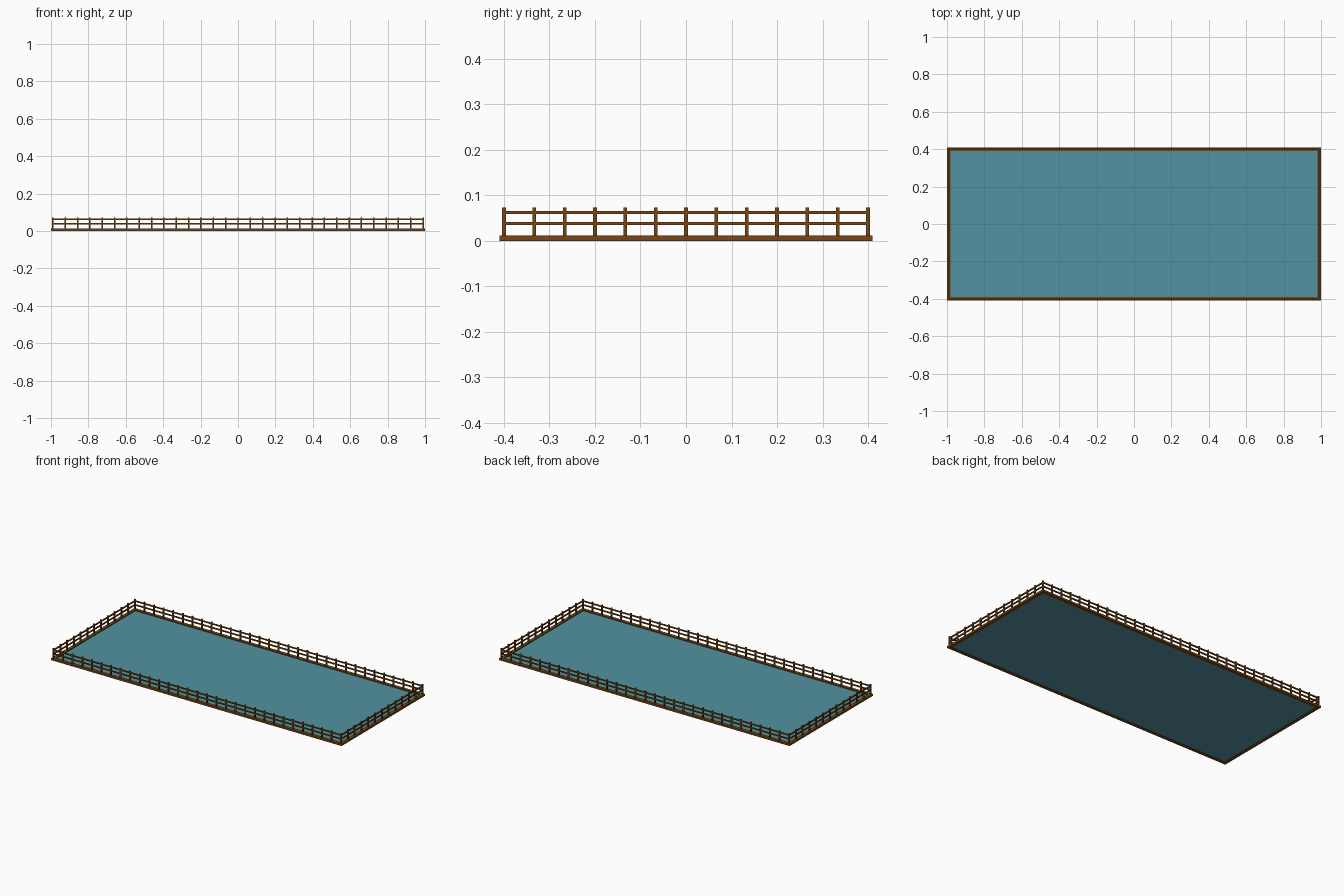
import bpy, bmesh
from mathutils import Matrix, Vector

if "Cube" in bpy.data.objects:
    bpy.data.objects.remove(bpy.data.objects["Cube"])

def material(name, rgb):
    m = bpy.data.materials.new(name)
    m.diffuse_color = (*rgb, 1)
    m.use_nodes = True
    m.node_tree.nodes["Principled BSDF"].inputs["Base Color"].default_value = m.diffuse_color
    return m

wood = material("brown wood", (0.18, 0.062, 0.008))
water = material("teal water", (0.085, 0.29, 0.36))

def boxes(name, parts, mat):
    """One object made of boxes given as (centre, size)."""
    bm = bmesh.new()
    for c, s in parts:
        bmesh.ops.create_cube(bm, size=1, matrix=Matrix.Translation(c) @ Matrix.Diagonal((*s, 1)))
    me = bpy.data.meshes.new(name)
    bm.to_mesh(me)
    bm.free()
    me.materials.append(mat)
    ob = bpy.data.objects.new(name, me)
    bpy.context.collection.objects.link(ob)
    return ob

X, Y = 0.99, 0.40          # fence centre lines
BW, BH = 0.02, 0.012       # kerb beam width and height
T, TOP = 0.008, 0.073      # post thickness and top height
NX, NY = 30, 12            # fence bays along each side

def ring(z, w, h):
    """Four bars forming a rectangle around the edge."""
    out = []
    for s in (-1, 1):
        out.append(((0, s * Y, z), (2 * X + w, w, h)))
        out.append(((s * X, 0, z), (w, 2 * Y - w, h)))
    return out

# water surface inside the frame
boxes("water_surface", [((0, 0, 0.004), (2 * X - BW, 2 * Y - BW, 0.004))], water)

# base frame and two fence rails
boxes("base_frame", ring(BH / 2, BW, BH), wood)
boxes("lower_rail", ring(0.038, 0.007, 0.007), wood)
boxes("upper_rail", ring(0.062, 0.007, 0.007), wood)

# fence posts
spots = [(-X + 2 * X * i / NX, s * Y) for i in range(NX + 1) for s in (-1, 1)]
spots += [(s * X, -Y + 2 * Y * j / NY) for j in range(1, NY) for s in (-1, 1)]
boxes("fence_posts", [((x, y, (TOP + BH) / 2), (T, T, TOP - BH)) for x, y in spots], wood)
